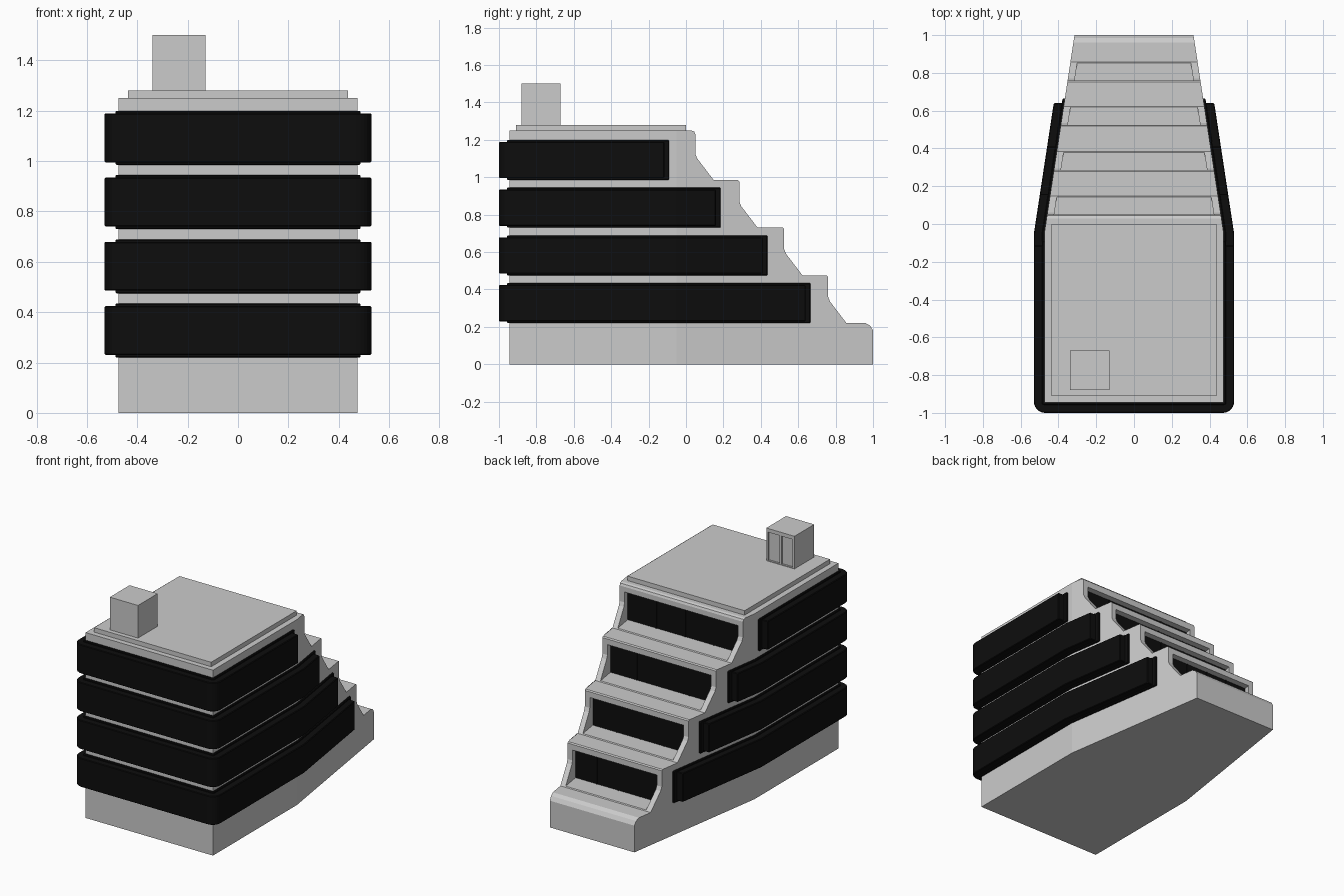
import bpy, bmesh, math

if "Cube" in bpy.data.objects:
    bpy.data.objects.remove(bpy.data.objects["Cube"])

FRONT, KINK, BACK = -0.945, -0.05, 1.0

black = bpy.data.materials.new("black_glass")
black.diffuse_color = (0.004, 0.004, 0.004, 1)
black.use_nodes = True
black.node_tree.nodes["Principled BSDF"].inputs["Base Color"].default_value = black.diffuse_color


def half(y):
    """Half width of the building at depth y: straight, then tapering."""
    return 0.475 - 0.16 * max(0.0, y - KINK) / (BACK - KINK)


def finish(bm, name, mat=None):
    bmesh.ops.recalc_face_normals(bm, faces=bm.faces)
    me = bpy.data.meshes.new(name)
    bm.to_mesh(me)
    bm.free()
    ob = bpy.data.objects.new(name, me)
    bpy.context.collection.objects.link(ob)
    if mat:
        me.materials.append(mat)
    return ob


def prism(name, pts, vec, mat=None):
    bm = bmesh.new()
    f = bm.faces.new([bm.verts.new(p) for p in pts])
    r = bmesh.ops.extrude_face_region(bm, geom=[f])
    verts = [v for v in r["geom"] if isinstance(v, bmesh.types.BMVert)]
    bmesh.ops.translate(bm, verts=verts, vec=vec)
    return finish(bm, name, mat)


def tapered(name, profile, inset=0.0, mat=None):
    """Side profile (y, z) stretched across the tapering plan."""
    ob = prism(name, [(-1, y, z) for y, z in profile], (2, 0, 0), mat)
    bm = bmesh.new()
    bm.from_mesh(ob.data)
    bmesh.ops.bisect_plane(bm, geom=bm.verts[:] + bm.edges[:] + bm.faces[:],
                           plane_co=(0, KINK, 0), plane_no=(0, 1, 0))
    for v in bm.verts:
        v.co.x = math.copysign(half(v.co.y) - inset, v.co.x)
    bmesh.ops.recalc_face_normals(bm, faces=bm.faces)
    bm.to_mesh(ob.data)
    bm.free()
    return ob


def rect(y0, y1, z0, z1):
    return [(y0, z0), (y1, z0), (y1, z1), (y0, z1)]


def box(name, x0, x1, y0, y1, z0, z1):
    return prism(name, [(x0, y, z) for y, z in rect(y0, y1, z0, z1)], (x1 - x0, 0, 0))


def cut(ob, cutter):
    m = ob.modifiers.new("cut", 'BOOLEAN')
    m.operation, m.solver, m.object = 'DIFFERENCE', 'EXACT', cutter
    cutter.hide_render = True
    cutter.hide_set(True)
    cutter.display_type = 'WIRE'


def u_path(end, off, r):
    """Right half of a band outline, from its rear end round to the front."""
    x, y = 0.475 + off, FRONT - off
    pts = [(half(end) + off, end)]
    if end > KINK:
        pts.append((x, KINK))
    for i in range(7):
        a = -math.pi / 2 * i / 6
        pts.append((x - r + r * math.cos(a), y + r + r * math.sin(a)))
    return pts


def band(name, end, off, r, z0, z1):
    """U-shaped strip wrapping the sides and front."""
    outer, inner = u_path(end, off, r), u_path(end, -0.01, 0.005)
    loop = outer + [(-x, y) for x, y in reversed(outer)]
    loop += [(-x, y) for x, y in inner] + list(reversed(inner))
    ob = prism(name, [(x, y, z0) for x, y in loop], (0, 0, z1 - z0), black)
    m = ob.modifiers.new("soft_edge", 'BEVEL')
    m.width, m.segments = 0.004, 1
    return ob


# Stepped body
edges = [0.76, 0.525, 0.285, 0.05]      # rear edge of each upper floor
floors = [0.22, 0.475, 0.73, 0.985]     # terrace heights
profile = [(FRONT, 0), (BACK, 0), (BACK, 0.18), (0.985, 0.206), (0.96, 0.22)]
for i, (e, z) in enumerate(zip(edges, floors)):
    profile += [(e + 0.098, z), (e + 0.01, z + 0.115), (e, z + 0.14)]
    if i < 3:
        profile += [(e, z + 0.248), (e - 0.007, z + 0.255)]
profile += [(0.05, 1.23), (0.044, 1.244), (0.03, 1.25), (FRONT, 1.25)]
body = tapered("stepped_body", profile)

# Recessed terrace windows between side fins, with glass and mullions
for i, (e, z) in enumerate(zip(edges, floors), 1):
    yw = e - 0.05
    cut(body, tapered(f"window_cutter_{i}", rect(yw, e + 0.12, z + 0.006, z + 0.21), 0.037))
    tapered(f"terrace_window_{i}", rect(yw - 0.01, yw + 0.008, z + 0.004, z + 0.212), 0.035, black)
    w = half(yw) - 0.037
    for k in (-1, 0, 1):
        x = k * w / 2
        box(f"mullion_{i}_{k + 2}", x - 0.004, x + 0.004, yw, yw + 0.012,
            z + 0.006, z + 0.21).data.materials.append(black)

# Wraparound window bands: thin frame plus projecting glass
for i, (z, end) in enumerate(zip(floors, [0.665, 0.435, 0.185, -0.09]), 1):
    band(f"band_frame_{i}", end, 0.012, 0.01, z, z + 0.214)
    band(f"band_glass_{i}", end - 0.025, 0.055, 0.06, z + 0.01, z + 0.204)

# Roof slab and stair housing with two recessed doors
box("roof_slab", -0.437, 0.437, -0.91, 0.0, 1.24, 1.28)
housing = box("roof_housing", -0.34, -0.13, -0.88, -0.67, 1.27, 1.5)
for i, x in enumerate((-0.285, -0.185), 1):
    cut(housing, box(f"door_cutter_{i}", x - 0.042, x + 0.042, -0.682, -0.6, 1.285, 1.475))
